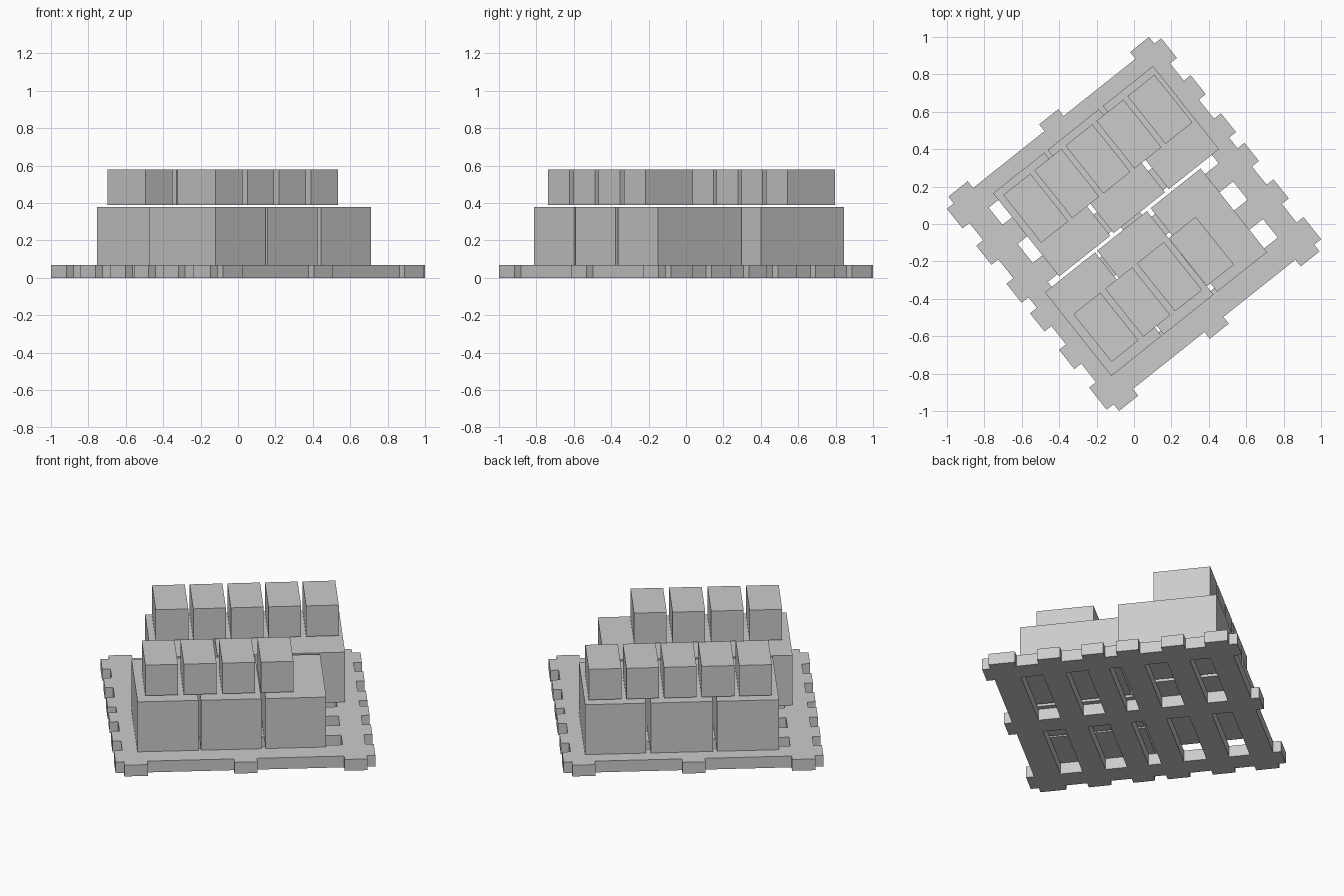
import bpy, bmesh, math
from mathutils import Matrix

if "Cube" in bpy.data.objects:
    bpy.data.objects.remove(bpy.data.objects["Cube"])

TURN = Matrix.Rotation(math.radians(38.5), 4, 'Z')  # whole load is turned on the floor


def finish(bm, name):
    bmesh.ops.recalc_face_normals(bm, faces=bm.faces)
    mesh = bpy.data.meshes.new(name)
    bm.to_mesh(mesh)
    bm.free()
    ob = bpy.data.objects.new(name, mesh)
    bpy.context.collection.objects.link(ob)
    ob.matrix_world = TURN
    return ob


def box(name, x, y, z):
    bm = bmesh.new()
    bmesh.ops.create_cube(bm, size=1)
    for v in bm.verts:
        for i, (lo, hi) in enumerate((x, y, z)):
            v.co[i] = lo if v.co[i] < 0 else hi
    return finish(bm, name)


# Pallet: six slats along x and three bearers along y, merged into one lattice
SLATS = [(-.686, -.535), (-.408, -.277), (-.152, -.028),
         (.045, .174), (.304, .434), (.552, .686)]
BEARERS = [(-.685, -.553), (-.065, .065), (.556, .685)]
REACH, DECK = .732, .07


def inside(bands, t):
    return any(a < t < b for a, b in bands)


xs = [-REACH] + [t for b in BEARERS for t in b] + [REACH]
ys = [-REACH] + [t for b in SLATS for t in b] + [REACH]
bm = bmesh.new()
for x0, x1 in zip(xs, xs[1:]):
    for y0, y1 in zip(ys, ys[1:]):
        if inside(BEARERS, (x0 + x1) / 2) or inside(SLATS, (y0 + y1) / 2):
            bm.faces.new([bm.verts.new((x, y, 0)) for x, y in
                          ((x0, y0), (x1, y0), (x1, y1), (x0, y1))])
bmesh.ops.remove_doubles(bm, verts=bm.verts, dist=1e-5)
ext = bmesh.ops.extrude_face_region(bm, geom=bm.faces[:], use_keep_orig=True)
top = [g for g in ext["geom"] if isinstance(g, bmesh.types.BMVert)]
bmesh.ops.translate(bm, verts=top, vec=(0, 0, DECK))
finish(bm, "pallet")

# Large boxes: two rows of three
back_row = [(-.487, -.138), (-.115, .235), (.262, .605)]
front_row = [(-.6, -.257), (-.243, .097), (.122, .463)]
for i, x in enumerate(back_row):
    box(f"large_box_back_{i + 1}", x, (.03, .597), (DECK, .38))
for i, x in enumerate(front_row):
    box(f"large_box_front_{i + 1}", x, (-.56, .011), (DECK, .38))

# Small boxes on top: five behind, four in front
for i in range(5):
    c = -.358 + .212 * i
    box(f"small_box_back_{i + 1}", (c - .092, c + .092), (.23, .556), (.39, .58))
for i in range(4):
    c = -.461 + .217 * i
    box(f"small_box_front_{i + 1}", (c - .092, c + .092), (-.502, -.175), (.39, .58))
